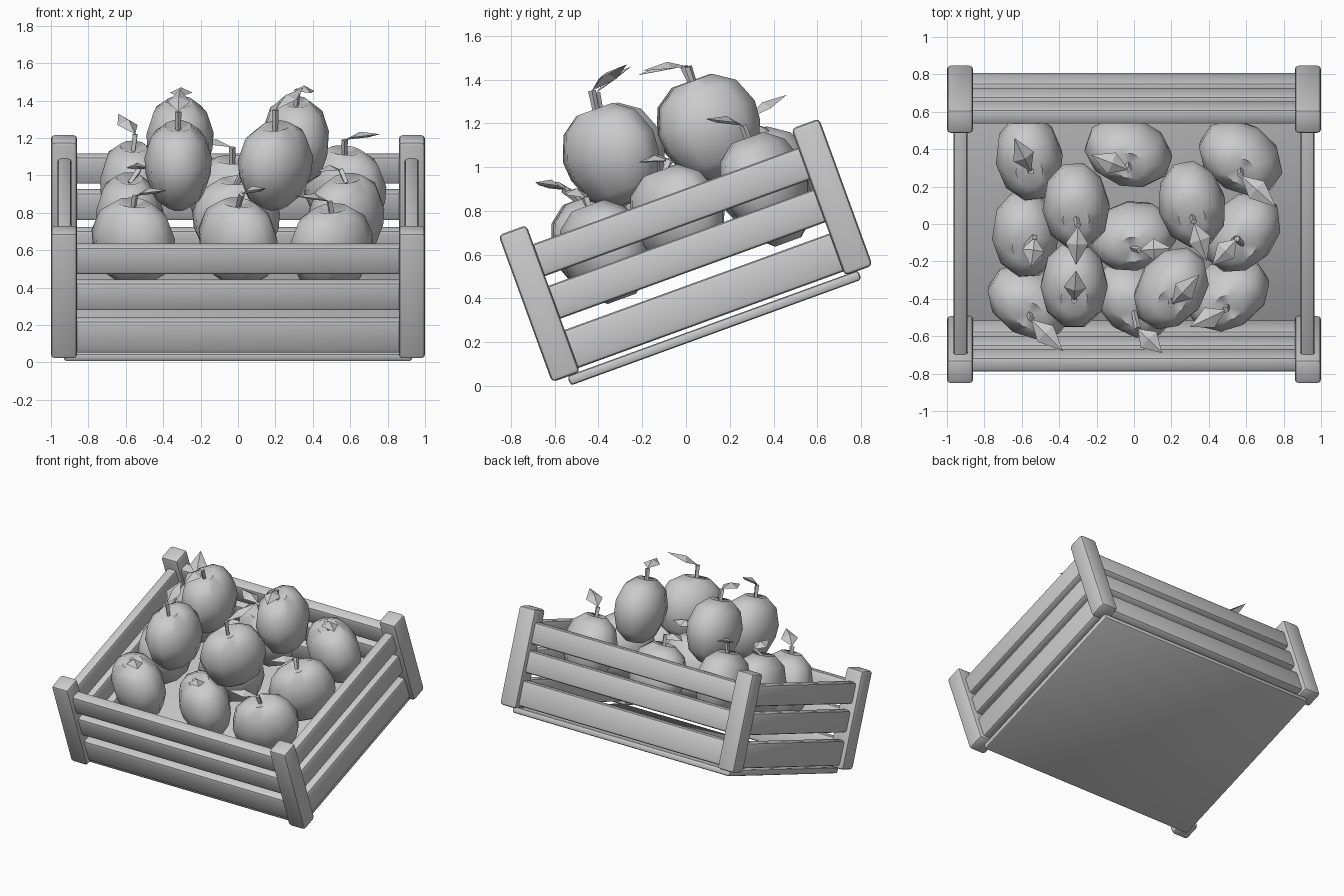
import bpy, bmesh, math
from mathutils import Matrix, Vector

cube = bpy.data.objects.get("Cube")
if cube:
    bpy.data.objects.remove(cube)

grey = bpy.data.materials.new("plain_grey")
grey.use_nodes = True
grey.diffuse_color = (0.6, 0.6, 0.6, 1)
grey.node_tree.nodes["Principled BSDF"].inputs["Base Color"].default_value = (0.6, 0.6, 0.6, 1)

TILT = Matrix.Rotation(math.radians(20), 4, 'X')


def finish(name, bm, matrix=Matrix(), smooth=None):
    """Turn a bmesh into a named object with the shared material."""
    bmesh.ops.recalc_face_normals(bm, faces=bm.faces)
    mesh = bpy.data.meshes.new(name)
    bm.to_mesh(mesh)
    bm.free()
    mesh.materials.append(grey)
    obj = bpy.data.objects.new(name, mesh)
    bpy.context.collection.objects.link(obj)
    obj.matrix_world = matrix
    if smooth:
        bpy.ops.object.select_all(action='DESELECT')
        obj.select_set(True)
        bpy.context.view_layer.objects.active = obj
        bpy.ops.object.shade_smooth_by_angle(angle=math.radians(smooth))
    return obj


def board(name, x, y, z, bevel=0.02):
    """Rounded box from (min, max) ranges in the tilted crate frame."""
    bm = bmesh.new()
    bmesh.ops.create_cube(bm, size=1)
    for v in bm.verts:
        for i, (lo, hi) in enumerate((x, y, z)):
            v.co[i] = lo if v.co[i] < 0 else hi
    bmesh.ops.bevel(bm, geom=bm.edges[:], offset=bevel, segments=2, profile=0.5, affect='EDGES')
    finish(name, bm, TILT, 40)


# Crate: floor, corner posts and three slats on every side
MID = 0.21
board("crate_floor", (-0.93, 0.93), (-0.495, 0.92), (0.182, 0.228), 0.015)
SLATS = {"lower": (0.245, 0.43), "middle": (0.485, 0.645), "upper": (0.692, 0.848)}
for side, sx in (("left", 1), ("right", -1)):
    for end, sy in (("front", -1), ("back", 1)):
        yc = MID + sy * 0.712
        xc = sx * 0.93
        board(f"{end}_{side}_post", (xc - 0.07, xc + 0.07), (yc - 0.068, yc + 0.068), (0.225, 0.94))
    for level, z in SLATS.items():
        xc = sx * 0.928
        board(f"{side}_{level}_slat", (xc - 0.038, xc + 0.038), (MID - 0.69, MID + 0.69), z)
for end, sy in (("front", -1), ("back", 1)):
    for level, z in SLATS.items():
        yc = MID + sy * 0.705
        board(f"{end}_{level}_slat", (-0.92, 0.92), (yc - 0.042, yc + 0.042), z)

# Fruit body: flattened turned profile, wider near the top
PROFILE = [(0.35, -0.96), (0.76, -0.68), (0.97, -0.18), (1, 0.2), (0.8, 0.7), (0.4, 0.97)]
SIDES = 10


def fruit(name, centre, yaw):
    bm = bmesh.new()
    rings = []
    for r, z in PROFILE:
        rings.append([bm.verts.new((0.18 * r * math.cos(a), 0.24 * r * math.sin(a), 0.235 * z))
                      for a in (math.tau * i / SIDES for i in range(SIDES))])
    low = bm.verts.new((0, 0, -0.225))
    top = bm.verts.new((0, 0, 0.2))
    for i in range(SIDES):
        j = (i + 1) % SIDES
        for a, b in zip(rings, rings[1:]):
            bm.faces.new((a[i], a[j], b[j], b[i]))
        bm.faces.new((rings[0][j], rings[0][i], low))
        bm.faces.new((rings[-1][i], rings[-1][j], top))
    place = Matrix.Translation(centre) @ TILT @ Matrix.Rotation(math.radians(yaw), 4, 'Z')
    finish(name, bm, place, 60)
    return place @ Vector((0, 0, 0.2))


def stem(name, start, end):
    """Thin four-sided stalk between two points."""
    bm = bmesh.new()
    axis = end - start
    bmesh.ops.create_cone(bm, cap_ends=True, segments=4, radius1=0.014, radius2=0.018, depth=axis.length)
    turn = axis.to_track_quat('Z', 'Y').to_matrix().to_4x4()
    finish(name, bm, Matrix.Translation((start + end) / 2) @ turn)


def leaf(name, base, tip):
    """Diamond leaf folded along its midrib."""
    bm = bmesh.new()
    along = tip - base
    side = along.cross(Vector((0, 0, 1))).normalized() * 0.06
    up = side.cross(along).normalized()
    mid = base.lerp(tip, 0.45)
    b, t, m = bm.verts.new(base), bm.verts.new(tip), bm.verts.new(mid + up * 0.03)
    for s in (side, -side):
        edge = bm.verts.new(mid + s)
        bm.faces.new((b, edge, m))
        bm.faces.new((m, edge, t))
    finish(name, bm)


# Fruit centre, yaw, leaf base, leaf tip
FRUITS = [
    ((-.56, .36, .94), 8, (-.55, .28, 1.22), (-.64, .46, 1.33)),
    ((-.03, .39, .87), 72, (-.03, .29, 1.15), (-.23, .37, 1.18)),
    ((.57, .36, .92), 58, (.57, .26, 1.19), (.76, .09, 1.22)),
    ((-.31, .10, 1.18), 4, (-.30, -.01, 1.46), (-.31, -.22, 1.42)),
    ((.31, .11, 1.18), 12, (.32, .01, 1.46), (.39, -.20, 1.44)),
    ((-.58, -.05, .77), 5, (-.53, -.07, 1.03), (-.55, -.23, 1.05)),
    ((-.01, -.06, .76), -80, (.03, -.14, 1.03), (.20, -.13, 1.04)),
    ((.58, -.04, .77), -40, (.55, -.08, 1.03), (.42, -.22, 1.02)),
    ((-.56, -.41, .64), 58, (-.55, -.51, .89), (-.38, -.68, .92)),
    ((0, -.40, .64), 50, (.02, -.56, .90), (.15, -.69, .93)),
    ((.50, -.37, .61), -58, (.49, -.46, .86), (.30, -.55, .89)),
    ((-.32, -.32, 1.05), 0, (-.32, -.41, 1.34), (-.31, -.25, 1.46)),
    ((.20, -.34, 1.05), -35, (.20, -.43, 1.35), (.35, -.27, 1.47)),
]
for n, (centre, yaw, base, tip) in enumerate(FRUITS, 1):
    top = fruit(f"fruit_{n}", centre, yaw)
    stem(f"fruit_stem_{n}", top, Vector(base))
    leaf(f"fruit_leaf_{n}", Vector(base), Vector(tip))
